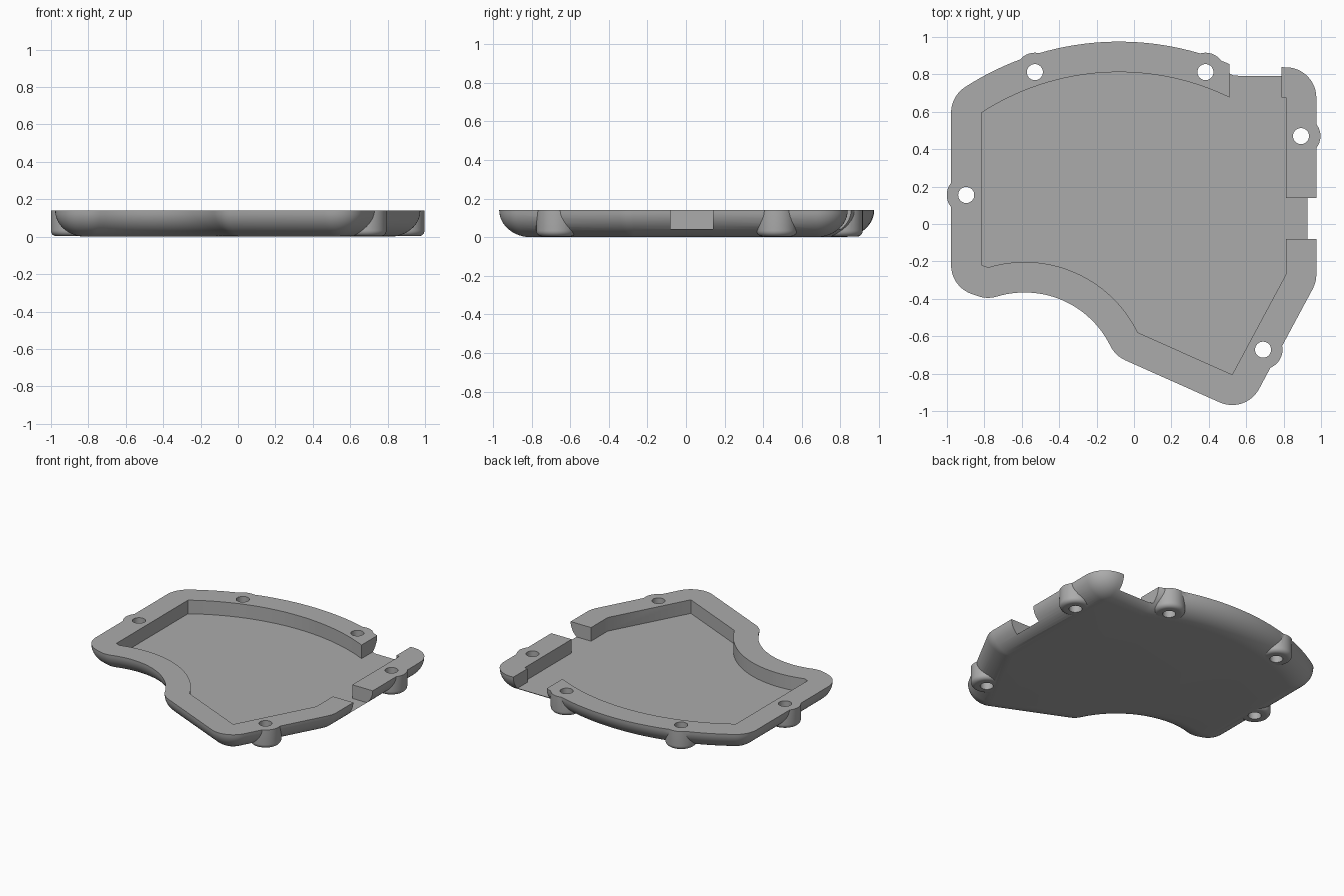
import bpy, bmesh, math
from mathutils import Vector

if "Cube" in bpy.data.objects:
    bpy.data.objects.remove(bpy.data.objects["Cube"])

HEIGHT, FLOOR, RIM = 0.14, 0.042, 0.163
grey = bpy.data.materials.new("plain grey")
grey.diffuse_color = (0.41, 0.41, 0.41, 1)
grey.use_nodes = True
grey.node_tree.nodes["Principled BSDF"].inputs["Base Color"].default_value = grey.diffuse_color


def loft(name, rings):
    """Closed solid through equal-length rings of points, bottom to top."""
    bm = bmesh.new()
    rows = [[bm.verts.new(p) for p in ring] for ring in rings]
    n = len(rows[0])
    for a, b in zip(rows, rows[1:]):
        for i in range(n):
            j = (i + 1) % n
            bm.faces.new((a[i], a[j], b[j], b[i]))
    bm.faces.new(rows[0][::-1])
    bm.faces.new(rows[-1])
    bmesh.ops.remove_doubles(bm, verts=bm.verts, dist=1e-5)
    bmesh.ops.recalc_face_normals(bm, faces=bm.faces)
    mesh = bpy.data.meshes.new(name)
    bm.to_mesh(mesh)
    bm.free()
    ob = bpy.data.objects.new(name, mesh)
    bpy.context.collection.objects.link(ob)
    mesh.materials.append(grey)
    return ob


def turned(name, x, y, profile, n=40):
    """Round solid from (radius, z) pairs."""
    return loft(name, [[(x + r * math.cos(2 * math.pi * i / n),
                         y + r * math.sin(2 * math.pi * i / n), z)
                        for i in range(n)] for r, z in profile])


def box(name, x0, x1, y0, y1, z0, z1):
    return loft(name, [[(x0, y0, z), (x1, y0, z), (x1, y1, z), (x0, y1, z)]
                       for z in (z0, z1)])


def combine(target, tool, operation):
    mod = target.modifiers.new(operation, 'BOOLEAN')
    mod.operation, mod.solver, mod.object = operation, 'EXACT', tool
    bpy.context.view_layer.objects.active = target
    bpy.ops.object.modifier_apply(modifier=mod.name)
    bpy.data.objects.remove(tool, do_unlink=True)


def arc(cx, peak, radius, x0, x1, n):
    """Points along the top of a circle between two x positions."""
    a0, a1 = (math.asin((x - cx) / radius) for x in (x0, x1))
    angles = [a0 + (a1 - a0) * i / n for i in range(n + 1)]
    return [Vector((cx + radius * math.sin(a),
                    peak - radius + radius * math.cos(a))) for a in angles]


# Cavity outline, counter-clockwise
inner = [Vector((-0.815, -0.22))]
inner += arc(-0.585, -0.203, 0.674, -0.78, 0.02, 28)
inner += [Vector(p) for p in ((0.525, -0.805), (0.812, -0.27), (0.812, 0.675))]
inner += arc(-0.08, 0.812, 1.353, 0.51, -0.815, 32)

# Outward direction at each point, fanned out at sharp outer corners
outline = []
for i, p in enumerate(inner):
    d1 = (p - inner[i - 1]).normalized()
    d2 = (inner[(i + 1) % len(inner)] - p).normalized()
    n1, n2 = Vector((d1.y, -d1.x)), Vector((d2.y, -d2.x))
    turn = math.atan2(d1.x * d2.y - d1.y * d2.x, d1.dot(d2))
    if turn > 0.2:
        steps = max(2, round(turn / 0.13))
        start = math.atan2(n1.y, n1.x)
        for k in range(steps + 1):
            a = start + turn * k / steps
            outline.append((p, Vector((math.cos(a), math.sin(a)))))
    else:
        outline.append((p, (n1 + n2) / (1 + n1.dot(n2))))

# Shell with a rounded underside
rings = []
for k in range(13):
    a = math.pi / 2 * k / 12
    off, z = RIM * math.sin(a), HEIGHT * (1 - math.cos(a))
    rings.append([(p + d * off).to_3d() + Vector((0, 0, z)) for p, d in outline])
tray = loft("tray", rings)

# Screw bosses with rounded lower edges
screws = [(-0.53, 0.812), (0.382, 0.812), (0.893, 0.47), (-0.897, 0.155), (0.69, -0.672)]
R, F = 0.104, 0.03
foot = [(R - F + F * math.sin(a), 0.003 + F * (1 - math.cos(a)))
        for a in (math.pi / 2 * k / 6 for k in range(7))]
for x, y in screws:
    combine(tray, turned("boss", x, y, foot + [(R, HEIGHT)]), 'UNION')

# Hollow, rim openings and screw holes
combine(tray, loft("hollow", [[(p.x, p.y, z) for p in inner] for z in (FLOOR, 0.3)]), 'DIFFERENCE')
combine(tray, box("back_gap", 0.51, 0.788, 0.6, 1.1, FLOOR, 0.3), 'DIFFERENCE')
combine(tray, box("side_slot", 0.75, 1.1, -0.08, 0.14, FLOOR, 0.3), 'DIFFERENCE')
for x, y in screws:
    combine(tray, turned("hole", x, y, [(0.043, -0.1), (0.043, 0.3)], 32), 'DIFFERENCE')

# Smooth rounded surfaces, keep edges sharp
bpy.ops.object.select_all(action='DESELECT')
tray.select_set(True)
bpy.context.view_layer.objects.active = tray
bpy.ops.object.shade_smooth_by_angle(angle=math.radians(30))
